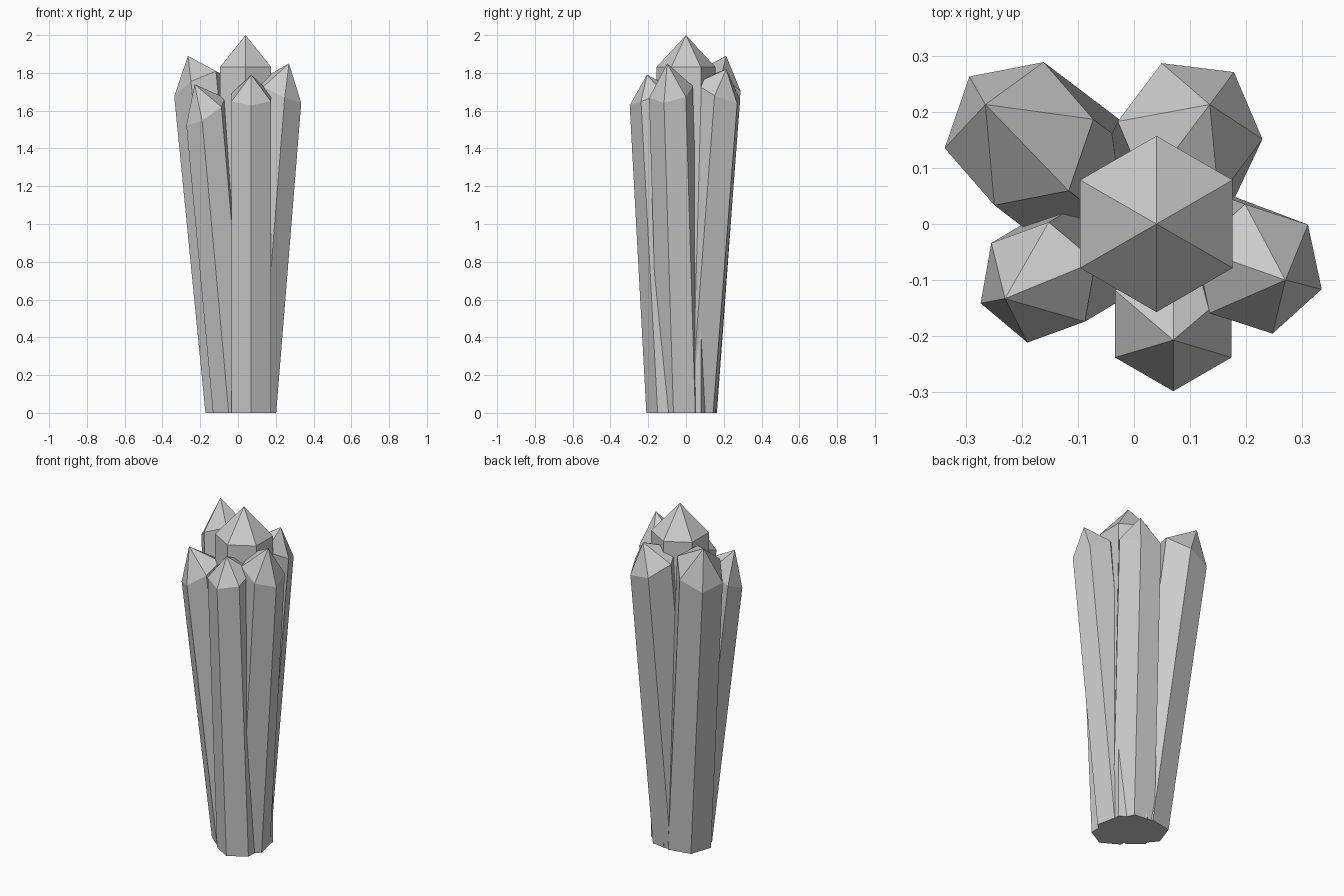
import bpy, bmesh, math
from mathutils import Vector

if "Cube" in bpy.data.objects:
    bpy.data.objects.remove(bpy.data.objects["Cube"])


def crystal(name, foot, shoulder, apex, radius, phase, slope=0.0):
    """Leaning hexagonal shaft with a slanted shoulder ring and a pointed tip."""
    foot, shoulder, apex = Vector(foot), Vector(shoulder), Vector(apex)
    lean = shoulder.xy - foot
    if lean.length > 0:
        lean.normalize()
    bm = bmesh.new()
    low, high = [], []
    for i in range(6):
        a = math.radians(phase + 60 * i)
        off = Vector((math.cos(a), math.sin(a))) * radius
        p, q = foot + off, shoulder.xy + off
        low.append(bm.verts.new((p.x, p.y, 0)))
        high.append(bm.verts.new((q.x, q.y, shoulder.z - slope * off.dot(lean))))
    tip = bm.verts.new(apex)
    for i in range(6):
        j = (i + 1) % 6
        bm.faces.new((low[i], low[j], high[j], high[i]))
        bm.faces.new((high[i], high[j], tip))
    bm.faces.new(low[::-1])
    mesh = bpy.data.meshes.new(name)
    bm.to_mesh(mesh)
    bm.free()
    obj = bpy.data.objects.new(name, mesh)
    bpy.context.collection.objects.link(obj)


# Tall upright crystal in the middle
crystal("centre_crystal", (0.04, 0), (0.04, 0, 1.83), (0.04, 0, 2.0), 0.157, 90)

# Five outer crystals leaning outwards
crystal("back_left_crystal", (-0.04, 0.036), (-0.205, 0.161, 1.73),
        (-0.265, 0.213, 1.89), 0.135, 11, 0.6)
crystal("back_right_crystal", (0.04, 0.04), (0.10, 0.167, 1.70),
        (0.135, 0.213, 1.82), 0.13, 53, 0.5)
crystal("right_crystal", (0.09, -0.03), (0.2225, -0.08, 1.70),
        (0.27, -0.10, 1.85), 0.118, -18, 0.5)
crystal("front_crystal", (0.07, -0.09), (0.07, -0.178, 1.67),
        (0.07, -0.207, 1.79), 0.12, -90, 0.35)
crystal("front_left_crystal", (-0.03, -0.02), (-0.171, -0.104, 1.595),
        (-0.23, -0.133, 1.74), 0.109, 20, 0.68)
